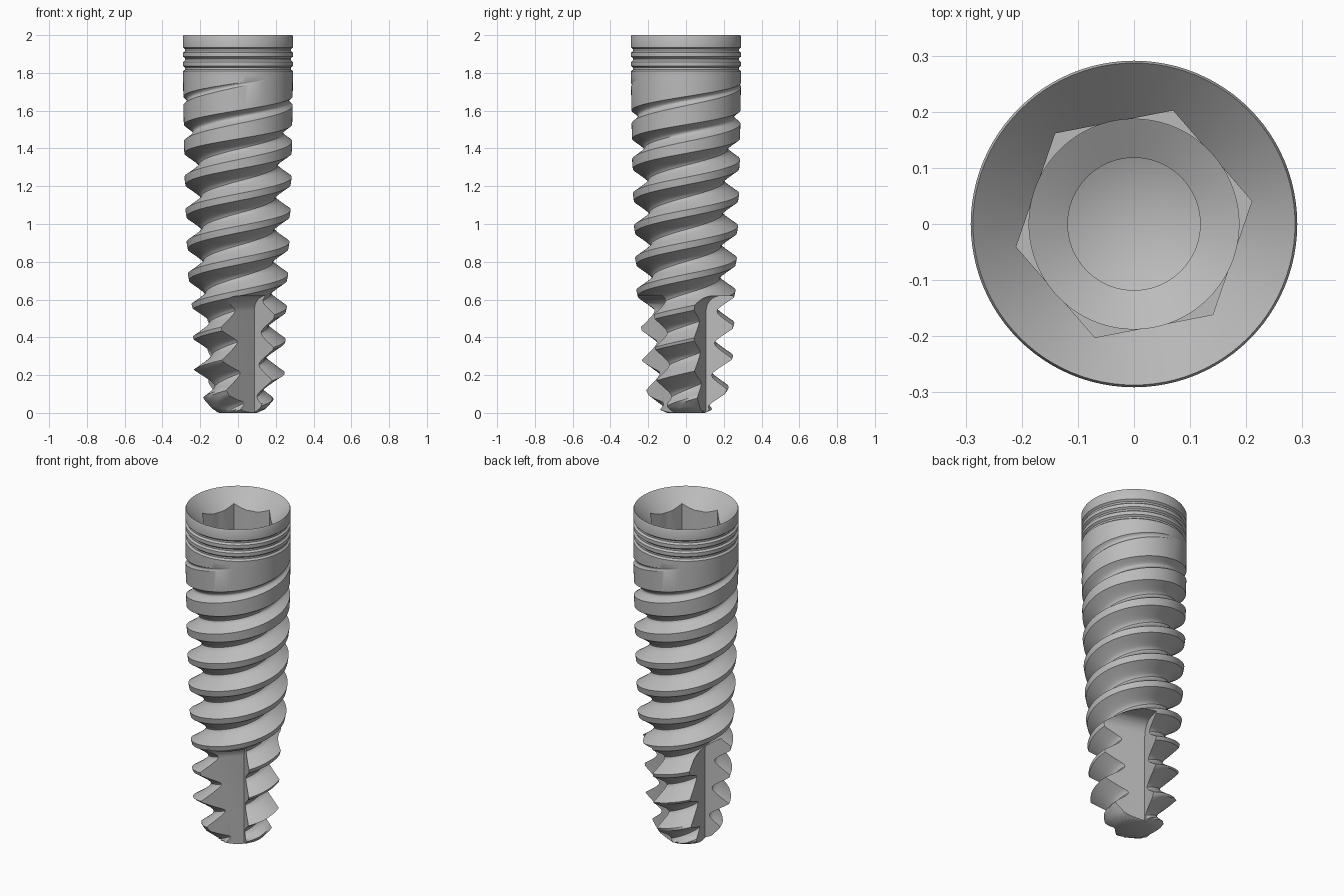
import bpy, bmesh, math
from mathutils import Matrix

cube = bpy.data.objects.get("Cube")
if cube:
    bpy.data.objects.remove(cube, do_unlink=True)

SEGS = 96            # columns around the axis
PITCH = 0.17         # spacing of the two-start thread
NECK = 1.79          # height where the thread meets the collar
RADIUS = 0.291
STEEP, ROUND = 1.6, 0.03   # groove flank slope and rounding

CREST = [(0.2, 0.245), (0.4, 0.25), (0.7, 0.262), (1.0, 0.274), (1.3, 0.284), (1.75, RADIUS)]
ROOT = [(0, 0.115), (0.12, 0.13), (0.45, 0.16), (0.8, 0.185), (1.2, 0.2), (1.33, 0.21), (1.76, RADIUS)]
TIP = [(0, 0.1), (0.02, 0.145), (0.07, 0.19), (0.12, 0.22), (0.2, 0.25), (0.3, RADIUS)]


def lerp_table(table, z):
    if z <= table[0][0]:
        return table[0][1]
    for (z0, r0), (z1, r1) in zip(table, table[1:]):
        if z <= z1:
            return r0 + (r1 - r0) * (z - z0) / (z1 - z0)
    return table[-1][1]


def thread_point(k, q, j):
    """Radius and height of the thread surface; q runs across one groove."""
    centre = 0.291 + PITCH * (k + 2 * j / SEGS)
    root = lerp_table(ROOT, centre)
    depth = max(lerp_table(CREST, centre) - root, 0)
    half = math.sqrt((depth + ROUND) ** 2 - ROUND ** 2) / STEEP
    half = min(max(half, 0.002), PITCH * 0.49)
    t = q * half
    z = centre + t
    if z < 0.001:
        return TIP[0][1], 0
    if z > NECK - 0.001:
        return RADIUS, NECK
    r = root + math.hypot(STEEP * t, ROUND) - ROUND
    return min(r, lerp_table(TIP, z), RADIUS), z


def add_vert(bm, r, z, j):
    a = 2 * math.pi * j / SEGS
    return bm.verts.new((r * math.cos(a), r * math.sin(a), z))


def finish(bm, name):
    bmesh.ops.recalc_face_normals(bm, faces=bm.faces)
    mesh = bpy.data.meshes.new(name)
    bm.to_mesh(mesh)
    bm.free()
    ob = bpy.data.objects.new(name, mesh)
    bpy.context.collection.objects.link(ob)
    return ob


bm = bmesh.new()

# Helical body: each turn of rows joins the row two pitches higher
STEPS = 14
rows = [(k, 2 * i / STEPS - 1) for k in range(-5, 13) for i in range(STEPS + 1)]
grid = [[add_vert(bm, *thread_point(k, q, j), j) for j in range(SEGS)] for k, q in rows]
turn = 2 * (STEPS + 1)
for i in range(len(rows) - 1):
    for j in range(SEGS):
        n, up = (j + 1) % SEGS, turn if j == SEGS - 1 else 0
        if i + 1 + up < len(rows):
            bm.faces.new((grid[i][j], grid[i + up][n], grid[i + 1 + up][n], grid[i + 1][j]))

# Collar with three ring grooves, conical mouth and screw hole
profile = [(RADIUS, NECK)]
for z in (1.823, 1.872, 1.921):
    profile += [(RADIUS, z - 0.014), (RADIUS - 0.011, z - 0.005),
                (RADIUS - 0.011, z + 0.005), (RADIUS, z + 0.014)]
profile += [(RADIUS, 1.992), (0.287, 2), (0.187, 1.9), (0.187, 1.66),
            (0.118, 1.62), (0.118, 1.2), (0, 1.15)]
lathe = [[add_vert(bm, r, z, j) for j in range(SEGS)] for r, z in profile]
for low, high in zip(lathe, lathe[1:]):
    for j in range(SEGS):
        n = (j + 1) % SEGS
        bm.faces.new((low[j], low[n], high[n], high[j]))

bmesh.ops.remove_doubles(bm, verts=bm.verts, dist=0.00005)
bmesh.ops.delete(bm, geom=[e for e in bm.edges if not e.link_faces], context='EDGES')
bmesh.ops.holes_fill(bm, edges=[e for e in bm.edges if e.is_boundary], sides=0)
body = finish(bm, "threaded_implant_body")


def prism(name, outline, vector):
    bm = bmesh.new()
    face = bm.faces.new([bm.verts.new(p) for p in outline])
    new = bmesh.ops.extrude_face_region(bm, geom=[face])["geom"]
    bmesh.ops.translate(bm, vec=vector, verts=[v for v in new if isinstance(v, bmesh.types.BMVert)])
    return finish(bm, name)


# Hexagonal socket cutter
cutters = [prism("socket_cutter", [(0.214 * math.cos(math.radians(11 + 60 * i)),
                                    0.214 * math.sin(math.radians(11 + 60 * i)), 1.68)
                                   for i in range(6)], (0, 0, 0.4))]

# Three cutting flutes with a rounded upper end
FLOOR, TOP, BEND = 0.106, 0.62, 0.08
outline = [(0.5, 0.016, -0.1), (FLOOR, 0.016, -0.1)]
for i in range(9):
    a = math.pi / 2 * i / 8
    outline.append((FLOOR + BEND * (1 - math.cos(a)), 0.016, TOP - BEND * (1 - math.sin(a))))
outline.append((0.5, 0.016, TOP))
for i in range(3):
    flute = prism("flute_cutter", outline, (0, -0.5, 0))
    flute.data.transform(Matrix.Rotation(math.radians(-45 + 120 * i), 4, 'Z'))
    cutters.append(flute)

bpy.ops.object.select_all(action='DESELECT')
bpy.context.view_layer.objects.active = body
body.select_set(True)
for cutter in cutters:
    cutter.hide_render = True
    mod = body.modifiers.new("cut", 'BOOLEAN')
    mod.operation, mod.solver, mod.object = 'DIFFERENCE', 'EXACT', cutter
    bpy.ops.object.modifier_apply(modifier=mod.name)
    bpy.data.objects.remove(cutter, do_unlink=True)

# Plain metal grey
grey = bpy.data.materials.new("metal_grey")
grey.use_nodes = True
colour = (0.5, 0.5, 0.5, 1)
grey.diffuse_color = colour
grey.node_tree.nodes["Principled BSDF"].inputs["Base Color"].default_value = colour
body.data.materials.clear()
body.data.materials.append(grey)
for poly in body.data.polygons:
    poly.material_index = 0
bpy.ops.object.shade_smooth_by_angle(angle=math.radians(32))
